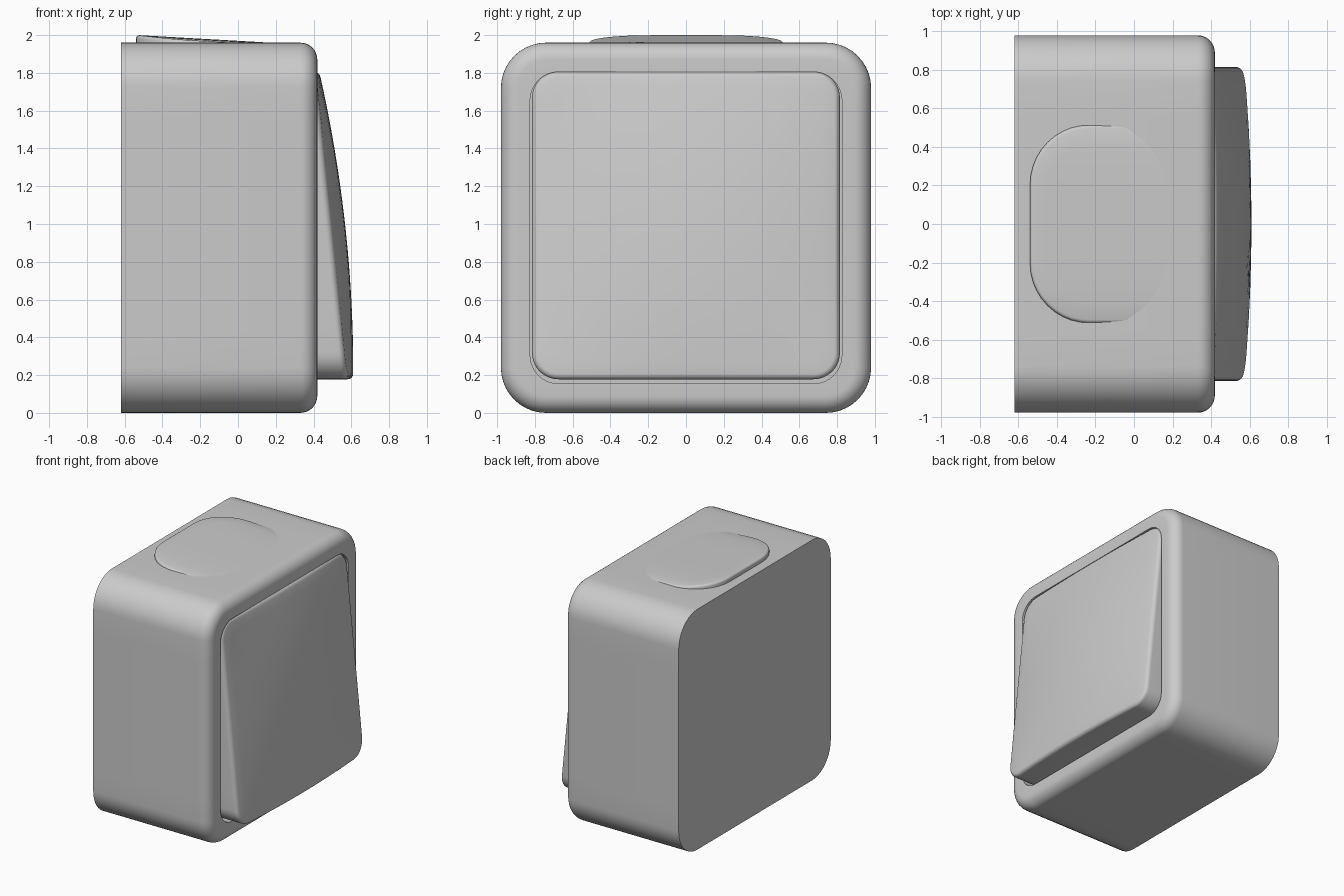
import bpy, bmesh, math

if "Cube" in bpy.data.objects:
    bpy.data.objects.remove(bpy.data.objects["Cube"])

GREY = (0.6, 0.6, 0.6, 1)
plastic = bpy.data.materials.new("light_grey_plastic")
plastic.use_nodes = True
plastic.diffuse_color = GREY
plastic.node_tree.nodes["Principled BSDF"].inputs["Base Color"].default_value = GREY


def outline(hu, hv, r_left, r_right, arc=10, straight=8):
    """Rounded rectangle as (u, v) points, with subdivided straight sides."""
    corners = []
    for k, (su, sv) in enumerate([(1, 1), (-1, 1), (-1, -1), (1, -1)]):
        r = r_right if su > 0 else r_left
        cu, cv = su * (hu - r), sv * (hv - r)
        angles = [(k + i / arc) * math.pi / 2 for i in range(arc + 1)]
        corners.append([(cu + r * math.cos(a), cv + r * math.sin(a)) for a in angles])
    points = []
    for k, corner in enumerate(corners):
        points += corner
        a, b = corner[-1], corners[(k + 1) % 4][0]
        for i in range(1, straight):
            t = i / straight
            points.append((a[0] + (b[0] - a[0]) * t, a[1] + (b[1] - a[1]) * t))
    return points


def loft(name, rings):
    """Skin a stack of equal rings and cap both ends."""
    bm = bmesh.new()
    loops = [[bm.verts.new(p) for p in ring] for ring in rings]
    for a, b in zip(loops, loops[1:]):
        n = len(a)
        for i in range(n):
            j = (i + 1) % n
            bm.faces.new((a[i], a[j], b[j], b[i]))
    bm.faces.new(loops[0])
    bm.faces.new(loops[-1])
    bmesh.ops.recalc_face_normals(bm, faces=bm.faces)
    mesh = bpy.data.meshes.new(name)
    bm.to_mesh(mesh)
    bm.free()
    mesh.materials.append(plastic)
    obj = bpy.data.objects.new(name, mesh)
    bpy.context.collection.objects.link(obj)
    bpy.ops.object.select_all(action="DESELECT")
    obj.select_set(True)
    bpy.context.view_layer.objects.active = obj
    bpy.ops.object.shade_smooth_by_angle(angle=math.radians(40))
    return obj


def rounding(radius, steps):
    """Inset and drop pairs along a quarter-round edge."""
    for i in range(steps + 1):
        a = i / steps * math.pi / 2
        yield radius * (1 - math.cos(a)), radius * (1 - math.sin(a))


MID = 0.98      # height of the housing centre
FACE = 0.42     # front plane of the housing
FLOOR = 0.30    # bottom of the recess

# Housing: rounded box with a soft front edge and a recess for the rocker
def housing_ring(x, half, r):
    return [(x, y, MID + z) for y, z in outline(half, half, r, r)]

rings = [housing_ring(-0.62, 0.98, 0.24)]
for inset, drop in rounding(0.09, 8):
    rings.append(housing_ring(FACE - drop, 0.98 - inset, 0.24 - inset))
rings += [housing_ring(FACE, 0.825, 0.15), housing_ring(FLOOR, 0.825, 0.15)]
loft("housing", rings)


# Rocker: tilted, domed plate with a rounded rim
HALF_Y, HALF_Z, ROCKER_Z = 0.815, 0.815, 0.993

def rocker_face(y, z):
    t = (HALF_Z - z) / (2 * HALF_Z)
    crown = 0.43 + 0.37 * t - 0.19 * t * t
    edge = 0.41 + 0.165 * t
    return edge + (crown - edge) * (1 - (y / HALF_Y) ** 2)

def rocker_ring(inset, drop, scale=1.0):
    pts = outline(HALF_Y - inset, HALF_Z - inset, 0.14 - inset, 0.14 - inset)
    return [(rocker_face(y * scale, z * scale) - drop, y * scale, ROCKER_Z + z * scale)
            for y, z in pts]

rim = 0.03
rings = [[(FLOOR - 0.02, y, z) for x, y, z in rocker_ring(0, 0)]]
rings += [rocker_ring(inset, drop) for inset, drop in rounding(rim, 5)]
rings += [rocker_ring(rim, 0, 1 - k / 12) for k in range(1, 12)]
rings.append(rocker_ring(rim, 0, 0.01))
loft("rocker", rings)


# Top tab: shallow wedge that sinks into the top of the housing
def tab_ring(inset, drop, scale=1.0):
    ring = []
    for u, v in outline(0.40 - inset, 0.515 - inset, 0.31 - inset, 0.04 - inset):
        x, y = -0.14 + u * scale, v * scale
        z = 2.0 - 0.057 * (x + 0.53) - 0.012 * (y / 0.5) ** 4
        ring.append((x, y, z - drop))
    return ring

rings = [[(x, y, 1.93) for x, y, z in tab_ring(0, 0)]]
rings += [tab_ring(inset, drop) for inset, drop in rounding(0.018, 4)]
rings += [tab_ring(0.018, 0, 1 - k / 6) for k in range(1, 6)]
rings.append(tab_ring(0.018, 0, 0.01))
loft("top_tab", rings)
